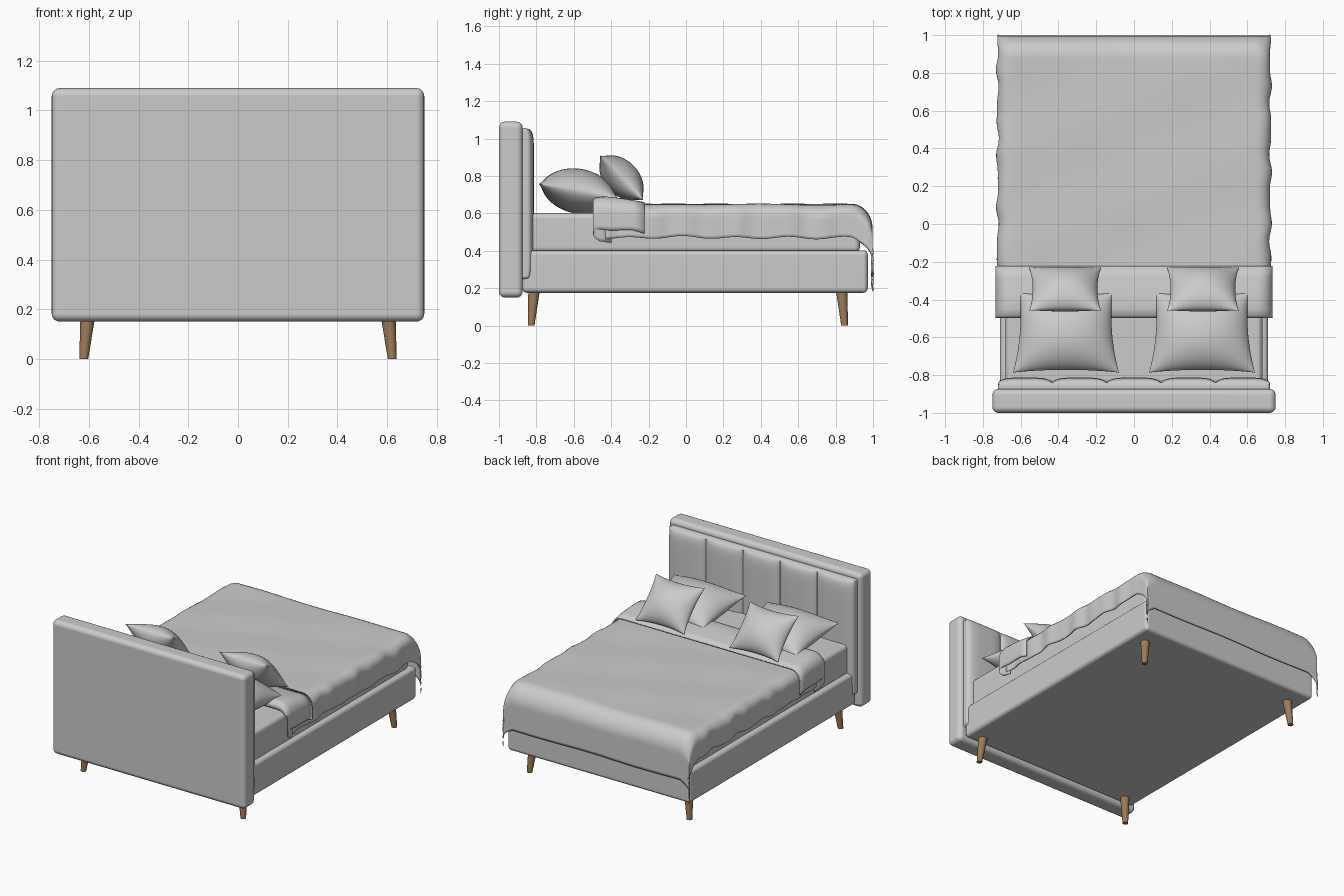
import bpy, bmesh, math
from mathutils import Matrix, Vector

if "Cube" in bpy.data.objects:
    bpy.data.objects.remove(bpy.data.objects["Cube"])


def material(name, rgb):
    m = bpy.data.materials.new(name)
    m.diffuse_color = (*rgb, 1)
    m.use_nodes = True
    m.node_tree.nodes["Principled BSDF"].inputs["Base Color"].default_value = m.diffuse_color
    return m


FABRIC = material("grey fabric", (0.6, 0.6, 0.595))
WOOD = material("brown wood", (0.33, 0.2, 0.1))


def finish(name, bm, mat, angle=180):
    bmesh.ops.recalc_face_normals(bm, faces=bm.faces) if mat is WOOD else None
    me = bpy.data.meshes.new(name)
    bm.to_mesh(me)
    bm.free()
    ob = bpy.data.objects.new(name, me)
    bpy.context.collection.objects.link(ob)
    me.materials.append(mat)
    bpy.ops.object.select_all(action='DESELECT')
    ob.select_set(True)
    bpy.context.view_layer.objects.active = ob
    bpy.ops.object.shade_smooth_by_angle(angle=math.radians(angle))
    return ob


def rounded_box(name, lo, hi, radius):
    lo, hi = Vector(lo), Vector(hi)
    bm = bmesh.new()
    bmesh.ops.create_cube(bm, size=1)
    bmesh.ops.scale(bm, vec=hi - lo, verts=bm.verts)
    bmesh.ops.translate(bm, vec=(lo + hi) / 2, verts=bm.verts)
    bmesh.ops.bevel(bm, geom=bm.edges[:], offset=radius, segments=5,
                    profile=0.5, affect='EDGES')
    ob = finish(name, bm, FABRIC, 40)
    ob.modifiers.new("even shading", 'WEIGHTED_NORMAL')
    return ob


def grid_faces(bm, rows, flip=False):
    for r0, r1 in zip(rows, rows[1:]):
        for i in range(len(r0) - 1):
            q = [r0[i], r0[i + 1], r1[i + 1], r1[i]]
            bm.faces.new(q[::-1] if flip else q)


def cushion(name, a, b, t, matrix, pu=2, pv=2, power=0.6, pinch=0.1, taper=0.0):
    """Two bulging sheets, half size a x b and half thickness t, sewn at the rim."""
    n = 14
    bm = bmesh.new()
    for side in (1, -1):
        rows = []
        for j in range(-n, n + 1):
            v = math.sin(math.pi / 2 * j / n)
            row = []
            for i in range(-n, n + 1):
                u = math.sin(math.pi / 2 * i / n)
                h = max(0, (1 - abs(u) ** pu) * (1 - abs(v) ** pv)) ** power
                x = a * u * (1 - pinch * (1 - v * v)) * (1 - taper * v)
                y = b * v * (1 - pinch * (1 - u * u))
                row.append(bm.verts.new((x, y, side * t * h)))
            rows.append(row)
        grid_faces(bm, rows, side < 0)
    bmesh.ops.remove_doubles(bm, verts=bm.verts, dist=1e-5)
    bm.transform(matrix)
    return finish(name, bm, FABRIC, 70)


def bend(d, r):
    """Horizontal reach and drop of cloth that runs d past a rounded edge."""
    if d <= 0:
        return 0, 0
    if d < r * math.pi / 2:
        return r * math.sin(d / r), r * (1 - math.cos(d / r))
    return r, r + d - r * math.pi / 2


def cloth(name, rows):
    bm = bmesh.new()
    grid_faces(bm, [[bm.verts.new(p) for p in row] for row in rows])
    ob = finish(name, bm, FABRIC, 60)
    mod = ob.modifiers.new("thickness", 'SOLIDIFY')
    mod.thickness = 0.008
    mod.offset = -1
    return ob


# Headboard with backing pad and five upholstered channels
rounded_box("headboard", (-0.75, -1.0, 0.15), (0.75, -0.873, 1.09), 0.032)
rounded_box("headboard_pad", (-0.72, -0.885, 0.25), (0.72, -0.84, 1.055), 0.015)
for k in range(5):
    place = (Matrix.Translation((0.288 * (k - 2), -0.847, 0.652))
             @ Matrix.Rotation(math.pi / 2, 4, 'X'))
    cushion(f"headboard_channel_{k + 1}", 0.144, 0.4, 0.034, place,
            pu=4, pv=14, power=0.5, pinch=0)

# Bed base and mattress
rounded_box("bed_base", (-0.71, -0.875, 0.175), (0.71, 0.972, 0.402), 0.025)
rounded_box("mattress", (-0.68, -0.85, 0.39), (0.68, 0.93, 0.602), 0.03)

# Splayed tapered legs
for sx, side in ((-1, "left"), (1, "right")):
    for sy, y, end in ((-1, -0.828, "head"), (1, 0.848, "foot")):
        bm = bmesh.new()
        bmesh.ops.create_cone(bm, cap_ends=True, segments=24, radius1=0.018,
                              radius2=0.031, depth=0.19)
        for vert in bm.verts:
            top = vert.co.z > 0
            vert.co += Vector((sx * (0.603 if top else 0.621),
                               y - sy * (0.016 if top else 0), 0.095))
        finish(f"{end}_{side}_leg", bm, WOOD, 40)

# Blanket: flat top that falls over both sides and the foot, longest at corners
EX, EY, NX, NY = 0.65, 0.885, 100, 90
rows = []
for j in range(NY + 1):
    b = -0.43 + (EY + 0.36 + 0.43) * j / NY
    row = []
    for i in range(NX + 1):
        a = (EX + 0.23) * (2 * i / NX - 1)
        s = math.copysign(1, a)
        dx, dy = max(0, abs(a) - EX), max(0, b - EY)
        angle = math.atan2(dx, dy) if dx + dy > 0 else 0
        drop = bend(math.hypot(dx, dy), 0.09)[1]
        drop *= 1 + 0.27 * math.sin(2 * angle)
        edge = min(1, dx / 0.12) * max(0, 1 - dy / 0.15)
        wave = math.sin(26 * b + s) + 0.6 * math.sin(43 * b + 2 * s)
        x = s * (min(abs(a), EX) + bend(dx, 0.073)[0] + 0.005 * edge * wave)
        y = min(b, EY) + bend(dy, 0.112)[0]
        z = 0.648 - drop + 0.006 * edge * math.sin(22 * b + 2 * s)
        z += 0.004 * math.sin(9 * b + 2 * a) * math.cos(7 * a - 3 * b)
        row.append((x, y, z))
    rows.append(row)
cloth("blanket", rows)

# Turned-back end of the blanket, a loop open toward the foot
profile = [(-0.40, 0.622, 0.02), (-0.46, 0.624, 0.015), (-0.485, 0.635, 0.01),
           (-0.498, 0.652, 0.004), (-0.497, 0.67, 0), (-0.485, 0.683, 0),
           (-0.45, 0.69, 0), (-0.40, 0.688, 0), (-0.34, 0.68, 0),
           (-0.28, 0.67, 0), (-0.222, 0.66, 0)]
rows = []
for y, top, inset in profile:
    row = []
    for i in range(81):
        a = 0.87 * (i / 40 - 1)
        d = abs(a) - 0.655
        reach, drop = bend(d, 0.078)
        lift = 0.01 * math.sin(24 * y + 2) * min(1, max(0, d / 0.15))
        x = math.copysign(min(abs(a), 0.655) + reach - inset, a)
        row.append((x, y, top - drop + lift))
    rows.append(row)
cloth("blanket_fold", rows)

# Sleeping pillows and throw cushions, one pair each side
for sx, side in ((-1, "left"), (1, "right")):
    place = (Matrix.Translation((sx * 0.36, -0.575, 0.718))
             @ Matrix.Rotation(math.radians(-10.5), 4, 'X'))
    cushion(f"{side}_pillow", 0.262, 0.215, 0.12, place, pinch=0.07, taper=0.07)
    place = (Matrix.Translation((sx * 0.365, -0.345, 0.79))
             @ Matrix.Rotation(math.radians(-46), 4, 'X'))
    cushion(f"{side}_throw_cushion", 0.19, 0.165, 0.092, place, pinch=0.1)
